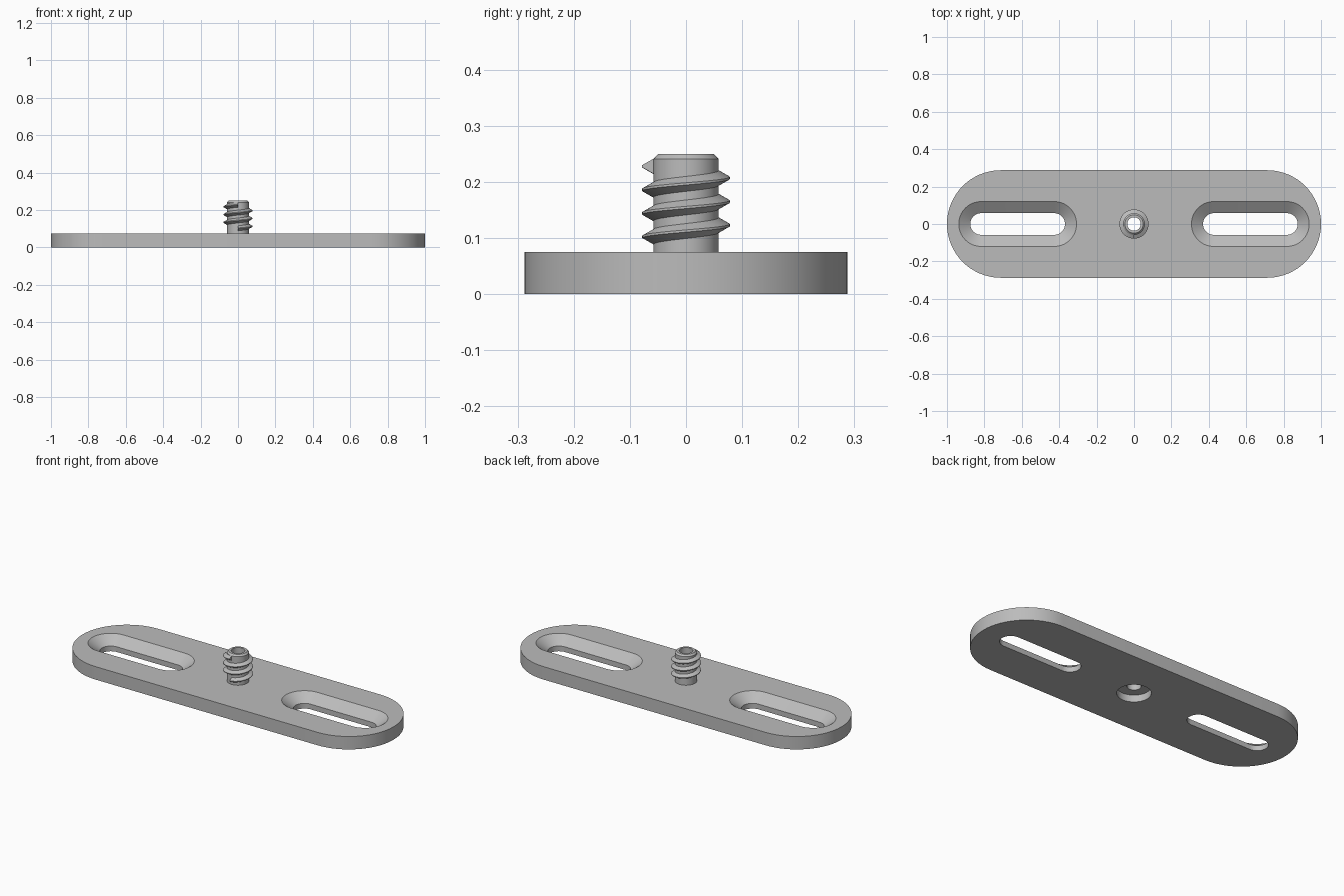
import bpy, bmesh
from math import sin, cos, pi, radians

if "Cube" in bpy.data.objects:
    bpy.data.objects.remove(bpy.data.objects["Cube"], do_unlink=True)

steel = bpy.data.materials.new("grey_metal")
steel.use_nodes = True
GREY = (0.5, 0.5, 0.5, 1)
steel.diffuse_color = GREY
steel.node_tree.nodes["Principled BSDF"].inputs["Base Color"].default_value = GREY


def finish(name, bm):
    bmesh.ops.recalc_face_normals(bm, faces=bm.faces)
    mesh = bpy.data.meshes.new(name)
    bm.to_mesh(mesh)
    bm.free()
    mesh.materials.append(steel)
    obj = bpy.data.objects.new(name, mesh)
    bpy.context.collection.objects.link(obj)
    return obj


def bridge(bm, a, b):
    n = len(a)
    for i in range(n):
        bm.faces.new((a[i], a[(i + 1) % n], b[(i + 1) % n], b[i]))


def loft(name, sections, half=0, cx=0, steps=32):
    """Stack of (radius, z) outlines: circles, or stadiums when half > 0."""
    bm = bmesh.new()
    rings = []
    for r, z in sections:
        ring = []
        for side in (1, -1):
            count = steps + 1 if half else steps
            for i in range(count):
                a = -pi / 2 * side + pi * i / steps
                ring.append(bm.verts.new((cx + side * half + r * cos(a), r * sin(a), z)))
        rings.append(ring)
    for a, b in zip(rings, rings[1:]):
        bridge(bm, a, b)
    bm.faces.new(rings[0])
    bm.faces.new(rings[-1])
    return finish(name, bm)


def select(obj):
    bpy.ops.object.select_all(action='DESELECT')
    obj.select_set(True)
    bpy.context.view_layer.objects.active = obj


def cut(obj, cutter):
    cutter.hide_render = True
    mod = obj.modifiers.new("cut", 'BOOLEAN')
    mod.operation = 'DIFFERENCE'
    mod.solver = 'EXACT'
    mod.object = cutter
    select(obj)
    bpy.ops.object.modifier_apply(modifier=mod.name)
    bpy.data.objects.remove(cutter, do_unlink=True)


def thread(name, start, pitch, turns, root, crest, steps=48):
    """Helical ridge with a nearly sharp crest, closed at both ends."""
    bm = bmesh.new()
    profile = ((root, -0.015), (crest, -0.002), (crest, 0.002), (root, 0.015))
    rings = []
    for i in range(int(turns * steps) + 1):
        t = i / steps
        a = 2 * pi * t - pi / 2
        rings.append([bm.verts.new((r * cos(a), r * sin(a), start + pitch * t + h))
                      for r, h in profile])
    for a, b in zip(rings, rings[1:]):
        bridge(bm, a, b)
    bm.faces.new(rings[0])
    bm.faces.new(rings[-1])
    return finish(name, bm)


# Base plate with rounded ends
THICK = 0.075
plate = loft("base_plate", [(0.2875, 0), (0.2875, THICK)], half=0.7125)

# Countersunk slots, mirrored left and right
for side in (-1, 1):
    cut(plate, loft("slot_cutter",
                    [(0.058, -0.1), (0.058, 0.03), (0.12, THICK), (0.12, 0.2)],
                    half=0.195, cx=side * 0.622))

# Recess under the plate, narrowing to the bore
cut(plate, loft("recess_cutter", [(0.088, -0.1), (0.088, 0.04)]))
cut(plate, loft("bore_cutter", [(0.036, -0.1), (0.036, 0.4)]))

# Hollow stud with a chamfered tip
stud = loft("stud", [(0.058, 0.07), (0.058, 0.241), (0.049, 0.25)])
cut(stud, loft("bore_cutter", [(0.036, -0.1), (0.036, 0.4)]))

# Screw thread around the stud
ridge = thread("stud_thread", 0.102, 0.042, 3, 0.055, 0.078)

for obj in (plate, stud, ridge):
    select(obj)
    bpy.ops.object.shade_smooth_by_angle(angle=radians(30))
